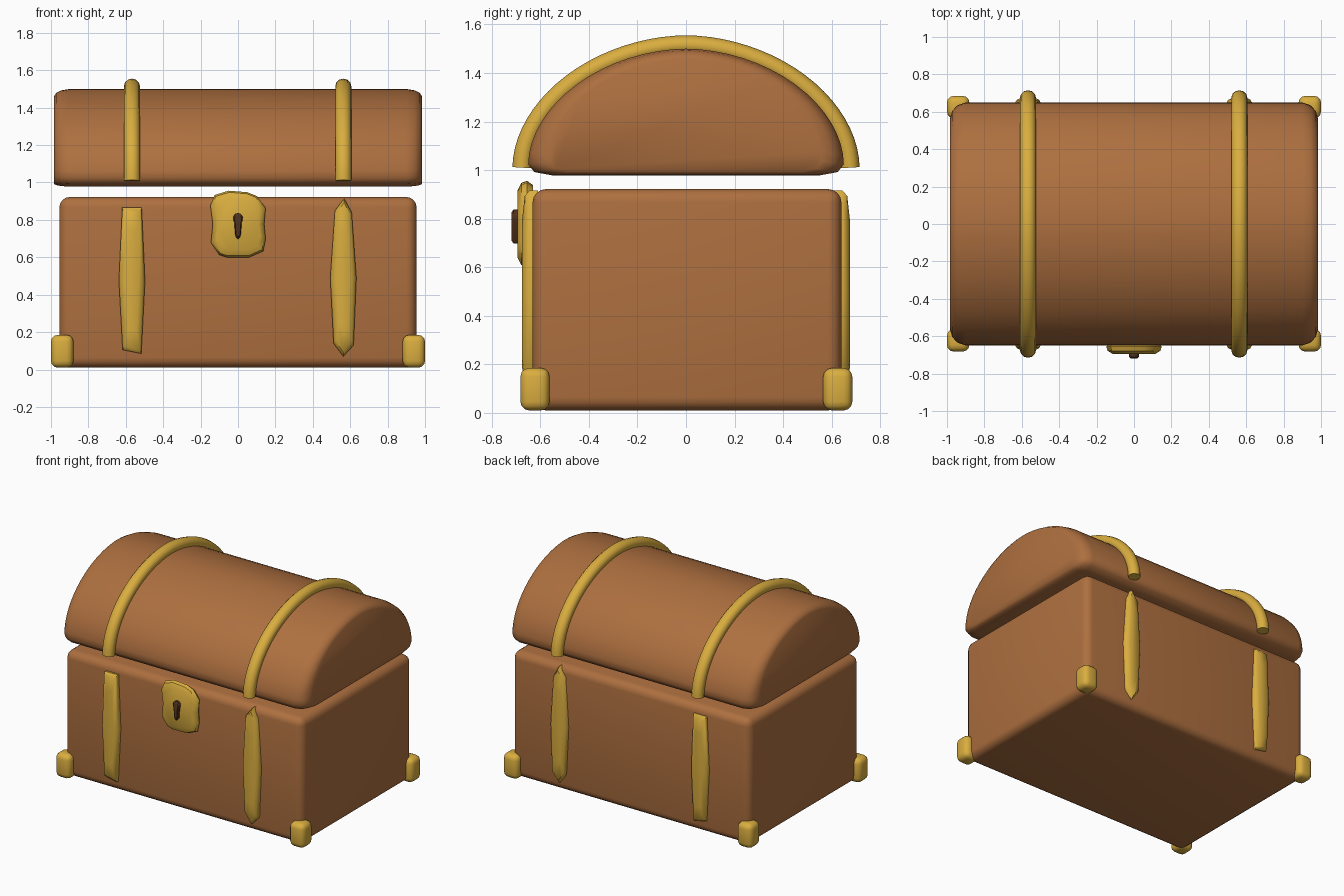
import bpy, bmesh, math
from mathutils import Vector

cube = bpy.data.objects.get("Cube")
if cube:
    bpy.data.objects.remove(cube)


def material(name, rgb):
    m = bpy.data.materials.new(name)
    m.use_nodes = True
    color = (*rgb, 1)
    m.diffuse_color = color
    m.node_tree.nodes["Principled BSDF"].inputs["Base Color"].default_value = color
    return m


WOOD = material("warm brown wood", (0.42, 0.16, 0.05))
GOLD = material("gold metal", (0.70, 0.42, 0.05))
DARK = material("dark brown", (0.08, 0.03, 0.012))


def finish(name, bm, mat, angle=50):
    bmesh.ops.recalc_face_normals(bm, faces=bm.faces)
    mesh = bpy.data.meshes.new(name)
    bm.to_mesh(mesh)
    bm.free()
    ob = bpy.data.objects.new(name, mesh)
    bpy.context.collection.objects.link(ob)
    mesh.materials.append(mat)
    bpy.ops.object.select_all(action="DESELECT")
    bpy.context.view_layer.objects.active = ob
    ob.select_set(True)
    bpy.ops.object.shade_smooth_by_angle(angle=math.radians(angle))
    return ob


def loft(name, rings, mat, angle=50):
    """Skin a run of equal-sized point rings and cap both ends."""
    bm = bmesh.new()
    loops = [[bm.verts.new(p) for p in ring] for ring in rings]
    n = len(loops[0])
    for a, b in zip(loops, loops[1:]):
        for i in range(n):
            j = (i + 1) % n
            bm.faces.new((a[i], a[j], b[j], b[i]))
    bm.faces.new(loops[0])
    bm.faces.new(loops[-1])
    return finish(name, bm, mat, angle)


def rounded_box(name, lo, hi, radius, segments, mat):
    lo, hi = Vector(lo), Vector(hi)
    bm = bmesh.new()
    bmesh.ops.create_cube(bm, size=1)
    for v in bm.verts:
        v.co = (lo + hi) / 2 + v.co * (hi - lo)
    bmesh.ops.bevel(bm, geom=bm.edges[:], offset=radius, segments=segments,
                    profile=0.5, affect="EDGES")
    return finish(name, bm, mat)


def plate(name, outline, center, levels, side, mat):
    """Domed plate: an xz outline stacked at (distance, scale) levels on the front or back."""
    cx, cz = center
    rings = [[(cx + x * s, side * d, cz + z * s_z) for x, z in outline]
             for d, s, s_z in levels]
    return loft(name, rings, mat, 40)


def dome(theta, half_width, rise, base):
    """Point on the slightly flattened lid arch."""
    p = 2 / 1.88
    c, s = math.cos(theta), math.sin(theta)
    return (math.copysign(abs(c) ** p, c) * half_width, base + rise * abs(s) ** p)


# Chest body
rounded_box("chest_body", (-0.955, -0.632, 0.01), (0.955, 0.64, 0.922), 0.055, 4, WOOD)

# Domed lid with softened ends
arch = [dome(math.pi * i / 32, 0.65, 0.475, 1.025) for i in range(33)]
arch += [(-0.625, 0.992), (-0.55, 0.978), (0.55, 0.978), (0.625, 0.992)]
half = [(0.985, 0.86), (0.972, 0.93), (0.945, 0.975), (0.9, 1.0)]
stations = [(-x, s) for x, s in half] + [(x, s) for x, s in reversed(half)]
loft("lid", [[(x, y * s, 1.2 + (z - 1.2) * (s + 1) / 2 if z < 1.2 else 1.2 + (z - 1.2) * s)
              for y, z in arch] for x, s in stations], WOOD, 60)

# Gold bands arching over the lid
for name, x in (("right_lid_band", -0.567), ("left_lid_band", 0.563)):
    rings = []
    steps = 40
    path = [dome(math.pi * i / steps, 0.675, 0.505, 1.01) for i in range(steps + 1)]
    for i, (y, z) in enumerate(path):
        a, b = path[max(i - 1, 0)], path[min(i + 1, steps)]
        out = Vector((0, b[1] - a[1], a[0] - b[0])).normalized()
        ring = []
        for k in range(12):
            t = math.tau * k / 12
            ring.append(Vector((x, y, z)) + out * 0.04 * math.cos(t)
                        + Vector((0.043 * math.sin(t), 0, 0)))
        rings.append(ring)
    loft(name, rings, GOLD, 60)

# Tapered straps on the front and back of the body
blunt = [(-0.05, -0.37), (-0.07, 0), (-0.052, 0.39), (0.052, 0.39), (0.07, 0), (0.05, -0.39)]
pointed = [(0, -0.42), (-0.052, -0.35), (-0.07, 0), (-0.045, 0.36), (0.005, 0.425),
           (0.045, 0.35), (0.07, 0), (0.055, -0.36)]
strap_levels = [(0.61, 0.95, 1), (0.645, 1, 1), (0.664, 0.85, 0.95), (0.676, 0.5, 0.7)]
for where, side in (("front", -1), ("back", 1)):
    plate(where + "_right_strap", blunt, (-0.567, 0.475), strap_levels, side, GOLD)
    plate(where + "_left_strap", pointed, (0.563, 0.49), strap_levels, side, GOLD)

# Lock plate and keyhole
lock = [(-0.10, -0.165), (-0.145, -0.10), (-0.135, 0), (-0.148, 0.10), (-0.125, 0.155),
        (-0.05, 0.178), (0.05, 0.17), (0.10, 0.15), (0.148, 0.085), (0.14, 0),
        (0.148, -0.08), (0.135, -0.145), (0.06, -0.178), (-0.06, -0.178)]
plate("lock_plate", lock, (0, 0.778), [(0.63, 0.9, 0.9), (0.655, 1, 1), (0.678, 0.95, 0.95),
                                       (0.694, 0.78, 0.78)], -1, GOLD)
hole = [(0.026 * math.cos(math.radians(a)), 0.035 + 0.03 * math.sin(math.radians(a)))
        for a in range(-40, 221, 26)]
hole += [(-0.014, -0.06), (0, -0.075), (0.014, -0.06)]
plate("keyhole", hole, (0, 0.772), [(0.685, 1, 1), (0.71, 1, 1), (0.718, 0.75, 0.85)], -1, DARK)

# Rounded corner feet
for depth, y in (("front", -0.622), ("back", 0.625)):
    for side, x in (("right", -0.94), ("left", 0.94)):
        rounded_box(depth + "_" + side + "_corner", (x - 0.06, y - 0.06, 0.01),
                    (x + 0.06, y + 0.06, 0.185), 0.036, 3, GOLD)
